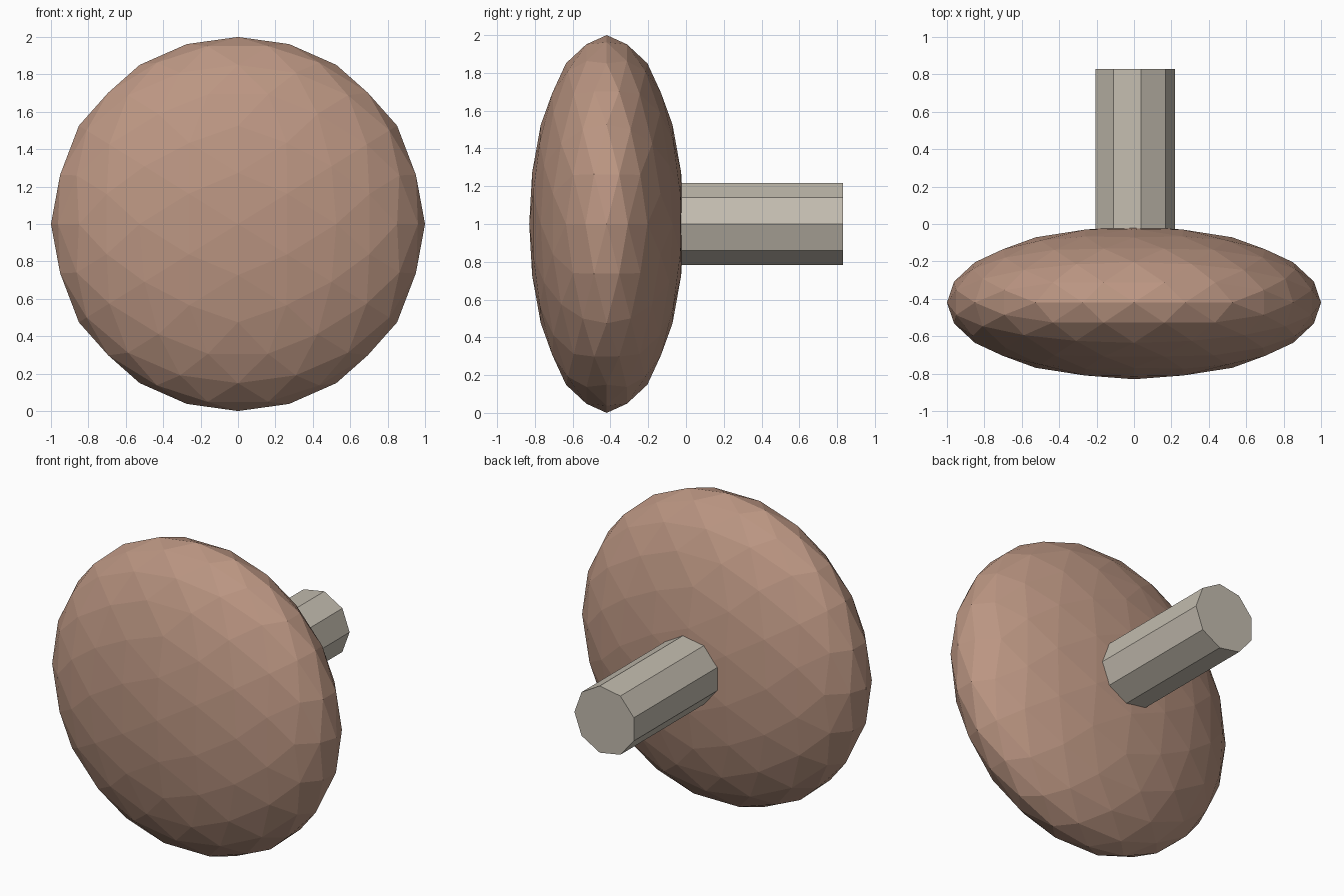
import bpy, bmesh, math
from mathutils import Matrix, Vector

cube = bpy.data.objects.get("Cube")
if cube:
    bpy.data.objects.remove(cube, do_unlink=True)


def make_material(name, colour):
    mat = bpy.data.materials.new(name)
    mat.use_nodes = True
    mat.diffuse_color = (*colour, 1)
    mat.node_tree.nodes["Principled BSDF"].inputs["Base Color"].default_value = (*colour, 1)
    return mat


def add_object(name, bm, mat):
    bmesh.ops.recalc_face_normals(bm, faces=bm.faces)
    mesh = bpy.data.meshes.new(name)
    bm.to_mesh(mesh)
    bm.free()
    mesh.materials.append(mat)
    obj = bpy.data.objects.new(name, mesh)
    bpy.context.collection.objects.link(obj)
    return obj


# Cap: an icosahedron standing on its edges, rounded twice, then flattened
bm = bmesh.new()
golden = (1 + math.sqrt(5)) / 2
for a in (-1, 1):
    for b in (-golden, golden):
        for corner in ((a, 0, b), (0, b, a), (b, a, 0)):
            bm.verts.new(Vector(corner).normalized())
bmesh.ops.convex_hull(bm, input=bm.verts)
for step in range(2):
    bmesh.ops.subdivide_edges(bm, edges=bm.edges[:], cuts=1, use_grid_fill=True)
    for v in bm.verts:
        v.co.normalize()
bmesh.ops.triangulate(bm, faces=bm.faces[:])
bm.transform(Matrix.Translation((0, -0.42, 1)) @ Matrix.Diagonal((1, 0.41, 1, 1)))
add_object("cap", bm, make_material("warm brown", (0.5, 0.305, 0.225)))

# Stem: nine-sided prism running back from inside the cap, one corner toward +x
bm = bmesh.new()
stem_start, stem_end, radius, sides = -0.2, 0.83, 0.22, 9
rings = []
for y in (stem_start, stem_end):
    angles = [math.tau * i / sides for i in range(sides)]
    rings.append([bm.verts.new((radius * math.cos(t), y, 1 + radius * math.sin(t))) for t in angles])
    bm.faces.new(rings[-1])
for i in range(sides):
    j = (i + 1) % sides
    bm.faces.new((rings[0][i], rings[0][j], rings[1][j], rings[1][i]))
add_object("stem", bm, make_material("pale grey", (0.546, 0.503, 0.429)))
